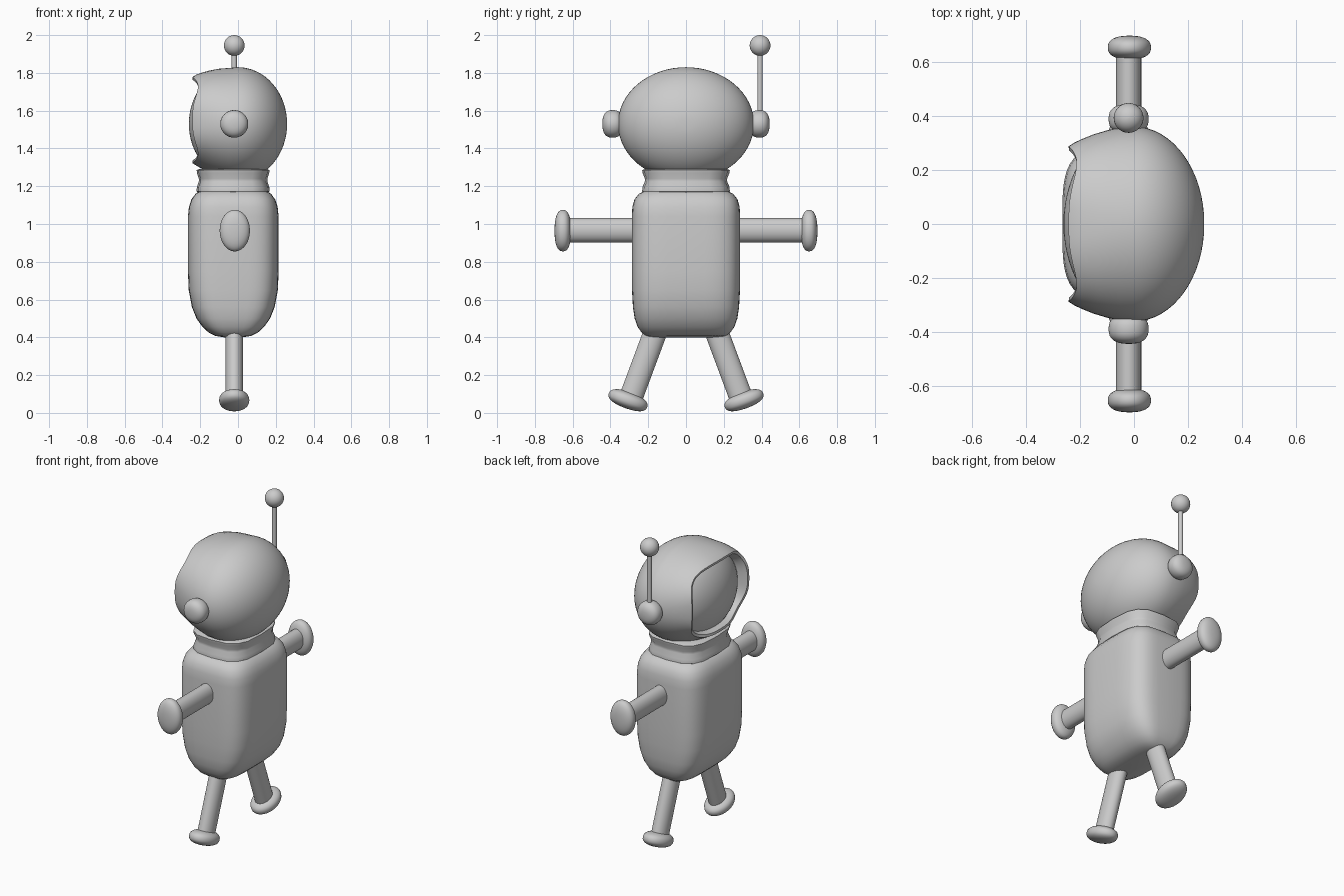
import bpy, bmesh, math
from mathutils import Matrix, Vector

if "Cube" in bpy.data.objects:
    bpy.data.objects.remove(bpy.data.objects["Cube"])

CX = -0.02  # limbs and antenna sit slightly off the head centre


def loft(name, rings, matrix=Matrix(), seg=48, warp=None, angle=50):
    """Skin superellipse rings (t, a, b, exponent) stacked along local z."""
    bm = bmesh.new()
    rows = []
    for t, a, b, n in rings:
        row = []
        for i in range(seg):
            f = 2 * math.pi * i / seg
            c, s = math.cos(f), math.sin(f)
            p = Vector((math.copysign(abs(c) ** (2 / n), c) * a,
                        math.copysign(abs(s) ** (2 / n), s) * b, t))
            if warp:
                p = warp(p, f)
            row.append(bm.verts.new(matrix @ p))
        rows.append(row)
    for r0, r1 in zip(rows, rows[1:]):
        for i in range(seg):
            j = (i + 1) % seg
            bm.faces.new((r0[i], r0[j], r1[j], r1[i]))
    bm.faces.new(rows[0])
    bm.faces.new(rows[-1])
    bmesh.ops.recalc_face_normals(bm, faces=bm.faces)
    me = bpy.data.meshes.new(name)
    bm.to_mesh(me)
    bm.free()
    ob = bpy.data.objects.new(name, me)
    bpy.context.collection.objects.link(ob)
    bpy.ops.object.select_all(action='DESELECT')
    ob.select_set(True)
    bpy.context.view_layer.objects.active = ob
    bpy.ops.object.shade_smooth_by_angle(angle=math.radians(angle))
    return ob


def pad(name, loc, rx, ry, h, tilt, e=2.4):
    """Flattened rounded disc whose local z is tilted about x."""
    rings = []
    for k in range(17):
        f = math.pi * (k + 0.15) / 16.3
        s, c = math.sin(f), math.cos(f)
        r = s ** (2 / e)
        rings.append((math.copysign(abs(c) ** (2 / e), c) * h, rx * r, ry * r, 2))
    return loft(name, rings, Matrix.Translation(loc) @ Matrix.Rotation(tilt, 4, 'X'))


def limb(name, start, end, rx, ry):
    """Oval tube lying in the yz plane."""
    d = Vector(end) - Vector(start)
    tilt = math.atan2(-d.y, d.z)
    m = Matrix.Translation(start) @ Matrix.Rotation(tilt, 4, 'X')
    return loft(name, [(0, rx, ry, 2), (d.length, rx, ry, 2)], m, 32)


# Body: rounded box, narrowing at the bottom
loft("body", [(z, rx, ry, 3.8) for z, rx, ry in (
    (.40, .05, .19), (.408, .095, .212), (.425, .13, .235), (.455, .163, .256),
    (.50, .195, .272), (.56, .219, .281), (.65, .236, .286), (.75, .24, .287),
    (1.04, .24, .287), (1.09, .235, .284), (1.13, .222, .273),
    (1.16, .2, .25), (1.175, .175, .22), (1.18, .14, .19))],
    Matrix.Translation((-.025, 0, 0)))

# Neck ring: pinched collar
loft("neck_ring", [(z, .193 * k, .232 * k, 3.2) for z, k in (
    (1.165, .95), (1.172, 1), (1.195, .995), (1.225, .94), (1.24, .94),
    (1.27, .99), (1.285, 1), (1.292, .93))],
    Matrix.Translation((-.026, 0, 0)), seg=16)

# Helmet: ellipsoid flaring into a rounded square lip on the -x side
to_x = Matrix(((0, 0, 1, 0), (1, 0, 0, 0), (0, 1, 0, 1.53), (0, 0, 0, 1)))
rings = []
for k in range(1, 17):
    f = math.pi / 2 * k / 16
    rings.append((.26 * math.cos(f), .36 * math.sin(f), .3 * math.sin(f), 2))
rings += [(-.05, .357, .296, 2.02), (-.10, .346, .286, 2.1), (-.15, .331, .271, 2.25),
          (-.19, .315, .255, 2.4), (-.22, .301, .241, 2.6), (-.242, .287, .228, 2.8),
          (-.24, .272, .213, 2.8), (-.21, .26, .201, 2.8), (-.15, .25, .192, 2.8)]


def lip(p, f):
    w = max(0, min(1, (-p.z - .05) / .17))
    p.z += .03 * w * math.sin(2 * f) ** 2
    p.y += .02 * w
    return p


loft("helmet", rings, to_x, seg=64, warp=lip)

# Visor: ellipsoid surface set inside the lip
visor = [(0, .262 * k / 12, .203 * k / 12, 2.8) for k in range(12, 0, -1)]


def dome(p, f):
    p.y += .02
    p.z = -.26 * math.sqrt(max(0, 1 - (p.x / .36) ** 2 - (p.y / .3) ** 2))
    return p


loft("visor", visor, to_x, seg=64, warp=dome)

# Antenna
limb("antenna_rod", (CX, .392, 1.53), (CX, .392, 1.95), .014, .014)
pad("antenna_tip", (CX, .392, 1.945), .055, .055, .055, 0, 2)

# Mirrored ears, arms, hands, legs and feet
for side, s in (("left", -1), ("right", 1)):
    pad(side + "_ear", (CX, s * .388, 1.53), .074, .073, .055, math.pi / 2, 2.5)
    limb(side + "_arm", (CX, s * .2, .967), (CX, s * .65, .967), .047, .064)
    pad(side + "_hand", (CX + .003, s * .652, .965), .08, .11, .044, math.pi / 2)
    limb(side + "_leg", (CX, s * .128, .52), (CX, s * .29, .085), .047, .062)
    pad(side + "_foot", (CX, s * .307, .067), .08, .108, .044, s * math.radians(20))
